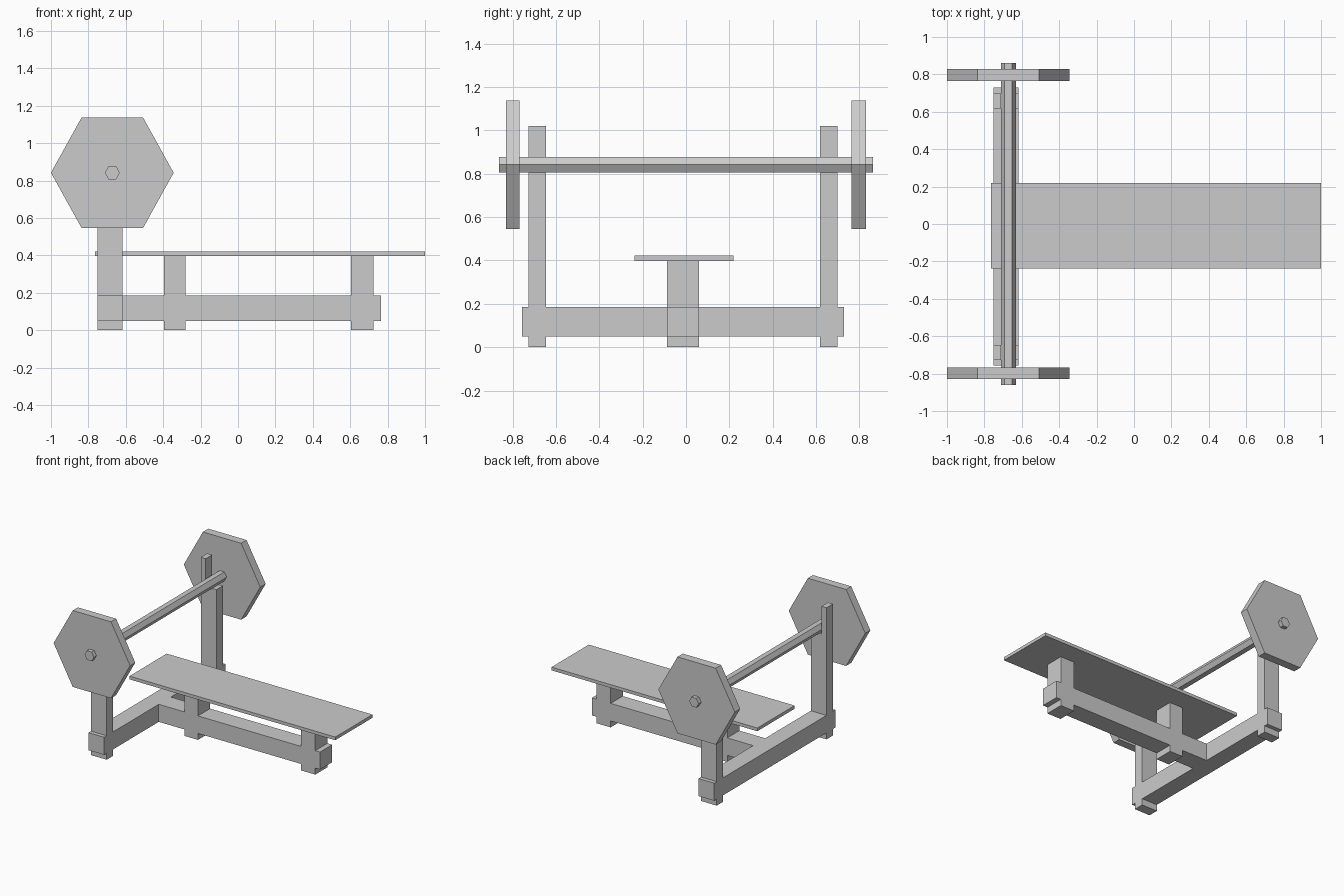
import bpy, bmesh, math

if "Cube" in bpy.data.objects:
    bpy.data.objects.remove(bpy.data.objects["Cube"])

MID = -0.014            # y centre of the frame
BAR_X, BAR_Z = -0.672, 0.842
BEAM_LO, BEAM_HI = 0.05, 0.186


def prism(name, profile, axis, lo, hi):
    """Extrude a 2D profile: axis 'X' uses (y, z) points, axis 'Y' uses (x, z) points."""
    def place(p, d):
        return (d, p[0], p[1]) if axis == 'X' else (p[0], d, p[1])
    bm = bmesh.new()
    face = bm.faces.new([bm.verts.new(place(p, lo)) for p in profile])
    ext = bmesh.ops.extrude_face_region(bm, geom=[face])
    moved = [v for v in ext['geom'] if isinstance(v, bmesh.types.BMVert)]
    step = (hi - lo, 0, 0) if axis == 'X' else (0, hi - lo, 0)
    bmesh.ops.translate(bm, verts=moved, vec=step)
    bmesh.ops.recalc_face_normals(bm, faces=bm.faces)
    mesh = bpy.data.meshes.new(name)
    bm.to_mesh(mesh)
    bm.free()
    obj = bpy.data.objects.new(name, mesh)
    bpy.context.collection.objects.link(obj)
    return obj


def rect(a0, a1, z0, z1):
    return [(a0, z0), (a1, z0), (a1, z1), (a0, z1)]


def hexagon(rx, rz):
    return [(BAR_X + rx * math.cos(i * math.pi / 3),
             BAR_Z + rz * math.sin(i * math.pi / 3)) for i in range(6)]


# Rack: crossbeam with feet and two posts, as one profile
LEDGE = 0.805
half = [(0.632, BEAM_LO), (0.632, 0), (0.712, 0), (0.712, BEAM_LO),
        (0.743, BEAM_LO), (0.743, BEAM_HI), (0.712, BEAM_HI),
        (0.712, LEDGE), (0.632, LEDGE), (0.632, BEAM_HI)]
rack = [(MID + y, z) for y, z in half] + [(MID - y, z) for y, z in reversed(half)]
prism("rack_frame", rack, 'X', -0.752, -0.618)

# Narrow stops behind the bar, on top of the posts
for side, label in ((-1, "front"), (1, "back")):
    y0, y1 = sorted((MID + side * 0.632, MID + side * 0.712))
    prism(label + "_bar_stop", rect(y0, y1, LEDGE, 1.02), 'X', -0.752, -0.71)

# Bench frame: long beam with two legs
LEG_TOP = 0.397
bench = [(-0.618, BEAM_LO)]
for x0, x1 in ((-0.396, -0.282), (0.604, 0.724)):
    bench += [(x0, BEAM_LO), (x0, 0), (x1, 0), (x1, BEAM_LO)]
bench += [(0.765, BEAM_LO), (0.765, BEAM_HI)]
for x0, x1 in ((0.604, 0.724), (-0.396, -0.282)):
    bench += [(x1, BEAM_HI), (x1, LEG_TOP), (x0, LEG_TOP), (x0, BEAM_HI)]
bench += [(-0.618, BEAM_HI)]
prism("bench_frame", bench, 'Y', MID - 0.074, MID + 0.074)

# Bench board
prism("bench_board", rect(-0.765, 1.0, LEG_TOP, 0.422), 'Y', -0.237, 0.219)

# Bar and weight plates
prism("bar", hexagon(0.04, 0.041), 'Y', -0.862, 0.862)
plate = hexagon(0.328, 0.342)
prism("front_weight_plate", plate, 'Y', -0.83, -0.767)
prism("back_weight_plate", plate, 'Y', 0.764, 0.83)
